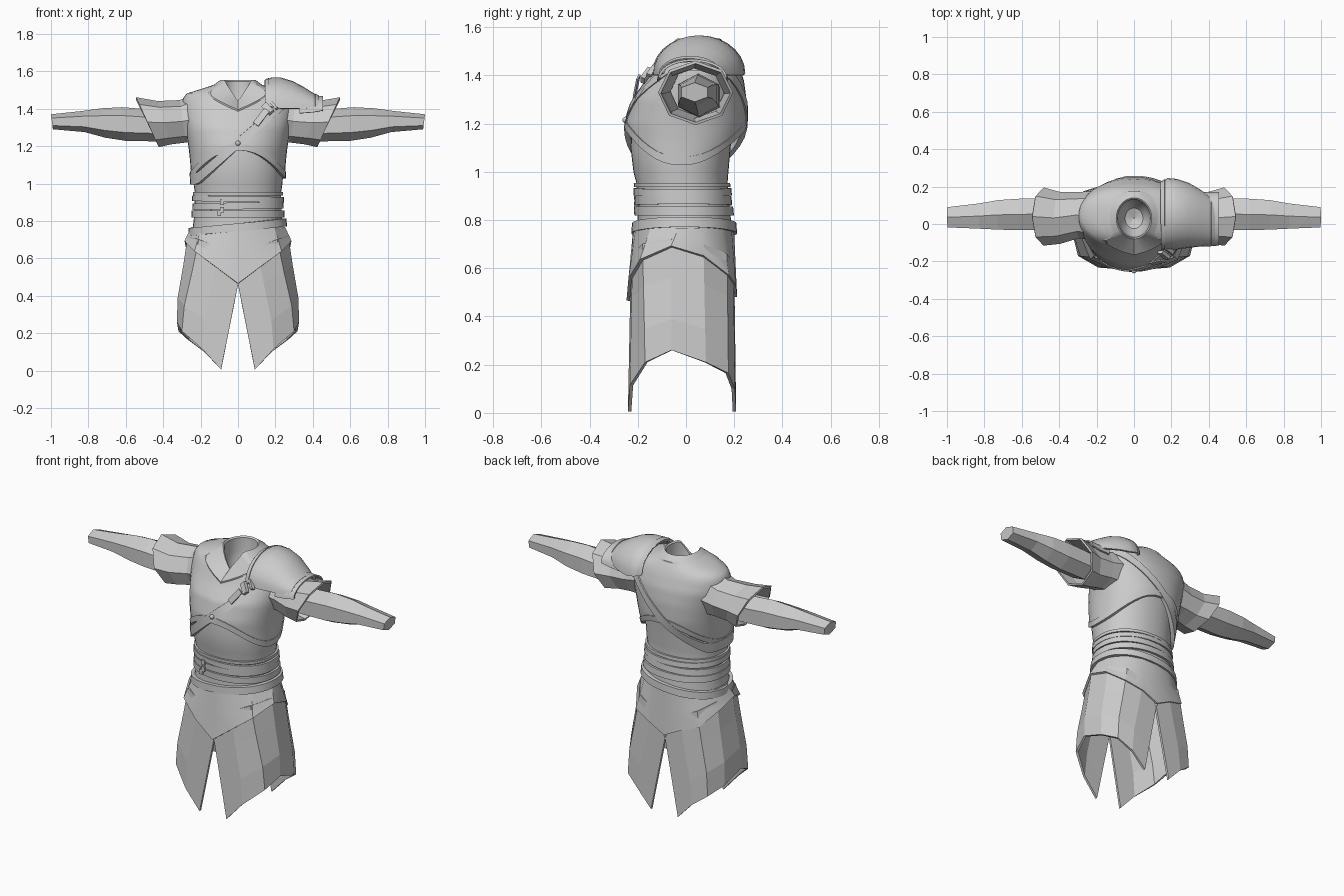
import bpy, bmesh, math
from math import sin, cos, pi

if "Cube" in bpy.data.objects:
    bpy.data.objects.remove(bpy.data.objects["Cube"])

grey = bpy.data.materials.new("plain_grey")
grey.diffuse_color = (0.6, 0.6, 0.6, 1)
grey.use_nodes = True
grey.node_tree.nodes["Principled BSDF"].inputs["Base Color"].default_value = grey.diffuse_color


def finish(name, bm, thick=0, angle=None):
    bmesh.ops.remove_doubles(bm, verts=bm.verts, dist=0.0005)
    bmesh.ops.recalc_face_normals(bm, faces=bm.faces)
    me = bpy.data.meshes.new(name)
    bm.to_mesh(me)
    bm.free()
    me.materials.append(grey)
    ob = bpy.data.objects.new(name, me)
    bpy.context.collection.objects.link(ob)
    bpy.ops.object.select_all(action='DESELECT')
    ob.select_set(True)
    bpy.context.view_layer.objects.active = ob
    if thick:
        mod = ob.modifiers.new("thickness", 'SOLIDIFY')
        mod.thickness = thick
        mod.offset = 0
        bpy.ops.object.modifier_apply(modifier=mod.name)
    if angle:
        bpy.ops.object.shade_smooth_by_angle(angle=math.radians(angle))
    return ob


def grid(name, rows, close_u=True, close_v=False, thick=0, angle=None, cap=False):
    """Skin a list of point rows; u runs along a row, v across the rows."""
    bm = bmesh.new()
    vs = [[bm.verts.new(p) for p in r] for r in rows]
    nv, nu = len(vs), len(vs[0])
    for j in range(nv if close_v else nv - 1):
        for i in range(nu if close_u else nu - 1):
            a, b = vs[j], vs[(j + 1) % nv]
            k = (i + 1) % nu
            bm.faces.new((a[i], a[k], b[k], b[i]))
    if cap:
        bm.faces.new(vs[-1])
    return finish(name, bm, thick, angle)


def box(name, loc, size, rot=(0, 0, 0)):
    bm = bmesh.new()
    bmesh.ops.create_cube(bm, size=1)
    for v in bm.verts:
        v.co = [c * s for c, s in zip(v.co, size)]
    ob = finish(name, bm)
    ob.location, ob.rotation_euler = loc, rot
    return ob


# Cross-section tables: z, half width, front y, back y
UNDER = [(.74, .245, -.205, .19), (.82, .235, -.20, .185), (.95, .230, -.205, .172),
         (1.0, .238, -.218, .176), (1.1, .244, -.23, .185), (1.25, .25, -.22, .2)]
PLATE = [(1.0, .244, -.226, .185), (1.06, .247, -.238, .205), (1.13, .252, -.244, .232),
         (1.2, .260, -.246, .246), (1.3, .278, -.218, .246), (1.38, .295, -.162, .235),
         (1.45, .292, -.125, .21), (1.48, .27, -.11, .195), (1.505, .18, -.10, .18),
         (1.525, .12, -.092, .165)]


def section(table, a, z, off=0):
    """Point on a body surface at angle a (front is -90 degrees) and height z."""
    z1 = min(max(z, table[0][0]), table[-1][0])
    for lo, hi in zip(table, table[1:]):
        if z1 <= hi[0]:
            break
    t = (z1 - lo[0]) / (hi[0] - lo[0])
    hx, yf, yb = [p + (q - p) * t for p, q in zip(lo[1:], hi[1:])]
    c, s = cos(a), sin(a)
    yc, ry = (yf + yb) / 2, (yb - yf) / 2
    return (math.copysign(abs(c) ** .92, c) * (hx + off),
            yc + math.copysign(abs(s) ** .92, s) * (ry + off), z)


N = 40
ANG = [2 * pi * i / N for i in range(N)]


def band(name, table, zf, h, inner, outer, angle=35):
    """Closed strip following the body, its centre height given by zf(angle)."""
    rows = [[section(table, a, zf(a) + dz, o) for a in ANG]
            for dz, o in ((-h / 2, inner), (-h / 2, outer), (h / 2, outer), (h / 2, inner))]
    return grid(name, rows, close_v=True, angle=angle)


# Under tunic and breastplate
grid("under_tunic", [[section(UNDER, a, z) for a in ANG]
                     for z in (.74, .82, .95, 1.0, 1.05, 1.1, 1.18, 1.25)], angle=40)


def plate_low(a):
    return 1.045 + .15 * abs(sin(a)) ** 2.2


def front_dip(a):
    d = abs((a + pi / 2 + pi) % (2 * pi) - pi)
    return max(0, 1 - d / .85)


def plate_top(a):
    return 1.525 - .13 * front_dip(a)


M = 20
grid("breastplate", [[section(PLATE, a, plate_low(a) + (plate_top(a) - plate_low(a)) * j / M)
                      for a in ANG] for j in range(M + 1)], thick=.010, angle=50)
band("breastplate_rim", PLATE, plate_low, .035, -.01, .010)

# Collar with hollow neck
collar = [[section(PLATE, a, plate_top(a) - .012, .004) for a in ANG],
          [section(PLATE, a, plate_top(a), .012) for a in ANG]]
for r, z, dip in ((1, 1.553, .11), (.92, 1.545, .11), (.9, 1.47, .05), (.8, 1.41, 0), (.5, 1.36, 0), (.02, 1.34, 0)):
    collar.append([(.095 * r * cos(a), .03 + .11 * r * sin(a), z - dip * front_dip(a)) for a in ANG])
grid("collar", collar, angle=35)


# Diagonal chest strap
def strap_z(a):
    z = 1.22
    for _ in range(25):
        z = .5 * z + .5 * (1.215 + .9 * section(PLATE, a, z)[0])
    return min(max(z, 1.025), 1.45)


band("chest_strap", PLATE, strap_z, .06, -.01, .012)
bm = bmesh.new()
bmesh.ops.create_uvsphere(bm, u_segments=10, v_segments=6, radius=.014)
finish("strap_rivet", bm, angle=60).location = (0, -.25, 1.215)
TILT = (-.5, -.74, 0)
box("strap_buckle", (.16, -.165, 1.40), (.035, .02, .065), TILT)
box("strap_keeper", (.19, -.14, 1.42), (.015, .022, .06), TILT)
box("strap_tail", (.125, -.205, 1.355), (.10, .008, .035), (-.5, -.9, .25))

# Wrapped belt and sash
for i, (z, h, tilt) in enumerate(((.838, .038, 0), (.880, .036, .004), (.917, .03, -.004), (.945, .018, 0))):
    band("belt_wrap_%d" % i, UNDER, lambda a: z + tilt * cos(a), h, -.01, .014 - .003 * (i % 2))
for x, z in ((-.085, .86), (-.085, .9), (-.1, .84)):
    box("belt_buckle", (x, -.21, z), (.02, .012, .03))
band("sash", UNDER, lambda a: .766 + .026 * cos(a), .042, -.01, .022)


# Skirt: pointed upper layer and two split lower panels
def mirror_loop(pts):
    return pts + [(-x, y, z) for x, y, z in reversed(pts[1:-1])]


hem = [(0, -.24, .465), (.12, -.232, .555), (.23, -.185, .635), (.28, -.06, .69),
       (.272, .07, .65), (.21, .172, .57), (.1, .2, .53), (0, .205, .48)]
waist = [(0, -.212, .765), (.10, -.202, .765), (.19, -.142, .765), (.245, -.03, .765),
         (.235, .05, .765), (.17, .14, .765), (.09, .182, .765), (0, .192, .765)]
hip = [tuple(p + (q - p) * .5 for p, q in zip(u, v)) for u, v in zip(waist, hem)]
grid("upper_skirt", [mirror_loop(r) for r in (waist, hip, hem)], thick=.014, angle=32)

top = [(0, -.225, .46), (.10, -.215, .66), (.205, -.175, .70), (.262, -.06, .72),
       (.252, .07, .70), (.19, .165, .66), (.09, .19, .62), (0, .195, .46)]
low = [(.09, -.234, .005), (.19, -.226, .115), (.295, -.165, .21), (.32, -.06, .26),
       (.312, .08, .21), (.265, .17, .165), (.18, .196, .10), (.09, .201, .005)]
for s in (1, -1):
    rows = []
    for t, bulge in ((0, 0), (.35, .004), (.72, .012), (1, 0)):
        rows.append([(s * (p[0] + (q[0] - p[0]) * t + bulge * (0 < i < 7)),
                      p[1] + (q[1] - p[1]) * t, p[2] + (q[2] - p[2]) * t)
                     for i, (p, q) in enumerate(zip(top, low))])
    grid("skirt_panel", rows, close_u=False, thick=.014)


# Arms: rings of x at top, x at bottom, y range, z range
def tube(name, rings, sides, s, thick=0, cap=False):
    rows = []
    for xt, xb, y0, y1, z0, z1 in rings:
        row = []
        for i in range(sides):
            a = 2 * pi * i / sides
            c, w = cos(a), sin(a)
            if sides == 6:
                a += pi / 6
                c, w = cos(a) / cos(pi / 6), sin(a)
            row.append((s * (xb + (xt - xb) * (w + 1) / 2),
                        (y0 + y1) / 2 + c * (y1 - y0) / 2, (z0 + z1) / 2 + w * (z1 - z0) / 2))
        rows.append(row)
    return grid(name, rows, thick=thick, cap=cap)


for s in (1, -1):
    tube("shoulder_sleeve", [(.22, .22, -.08, .17, 1.22, 1.475), (.31, .28, -.07, .165, 1.225, 1.44),
                             (.43, .36, -.10, .165, 1.215, 1.435), (.545, .425, -.11, .19, 1.20, 1.455)],
         8, s, .012)
    tube("arm_sleeve", [(.33, .33, -.02, .13, 1.25, 1.39), (.46, .43, -.03, .14, 1.225, 1.395),
                        (.62, .60, -.033, .135, 1.228, 1.408), (.73, .71, -.03, .128, 1.245, 1.402),
                        (.83, .82, -.025, .11, 1.275, 1.388), (1.0, .99, -.018, .09, 1.29, 1.37)],
         6, s, cap=True)


# Single shoulder guard: arched stations x, crown z, end z, front y, back y
def arch(st, off=0, n=14):
    x, zt, ze, yf, yb = st
    return [(x, (yf + yb) / 2 - ((yb - yf) / 2 + off) * cos(pi * i / n),
             ze + (zt + off - ze) * sin(pi * i / n)) for i in range(n + 1)]


GUARD = [(.145, 1.545, 1.42, -.125, .215), (.18, 1.56, 1.41, -.13, .24), (.23, 1.56, 1.40, -.13, .235),
         (.29, 1.542, 1.40, -.122, .215), (.35, 1.51, 1.40, -.115, .18), (.40, 1.478, 1.405, -.105, .145),
         (.43, 1.46, 1.41, -.095, .12)]
grid("shoulder_guard", [arch(g) for g in GUARD], close_u=False, thick=.012, angle=45)
for name, g, h in (("guard_inner_rim", GUARD[0], GUARD[1]), ("guard_outer_rim", GUARD[-1], GUARD[-2])):
    far = [p + (q - p) * .6 for p, q in zip(g, h)]
    grid(name, [arch(g, .006), arch(far, .006)], close_u=False, thick=.010, angle=45)
grid("guard_lower_lame", [arch(g) for g in ((.33, 1.49, 1.375, -.115, .17), (.40, 1.465, 1.38, -.115, .165),
                                            (.455, 1.463, 1.39, -.11, .165))],
     close_u=False, thick=.010, angle=30)
